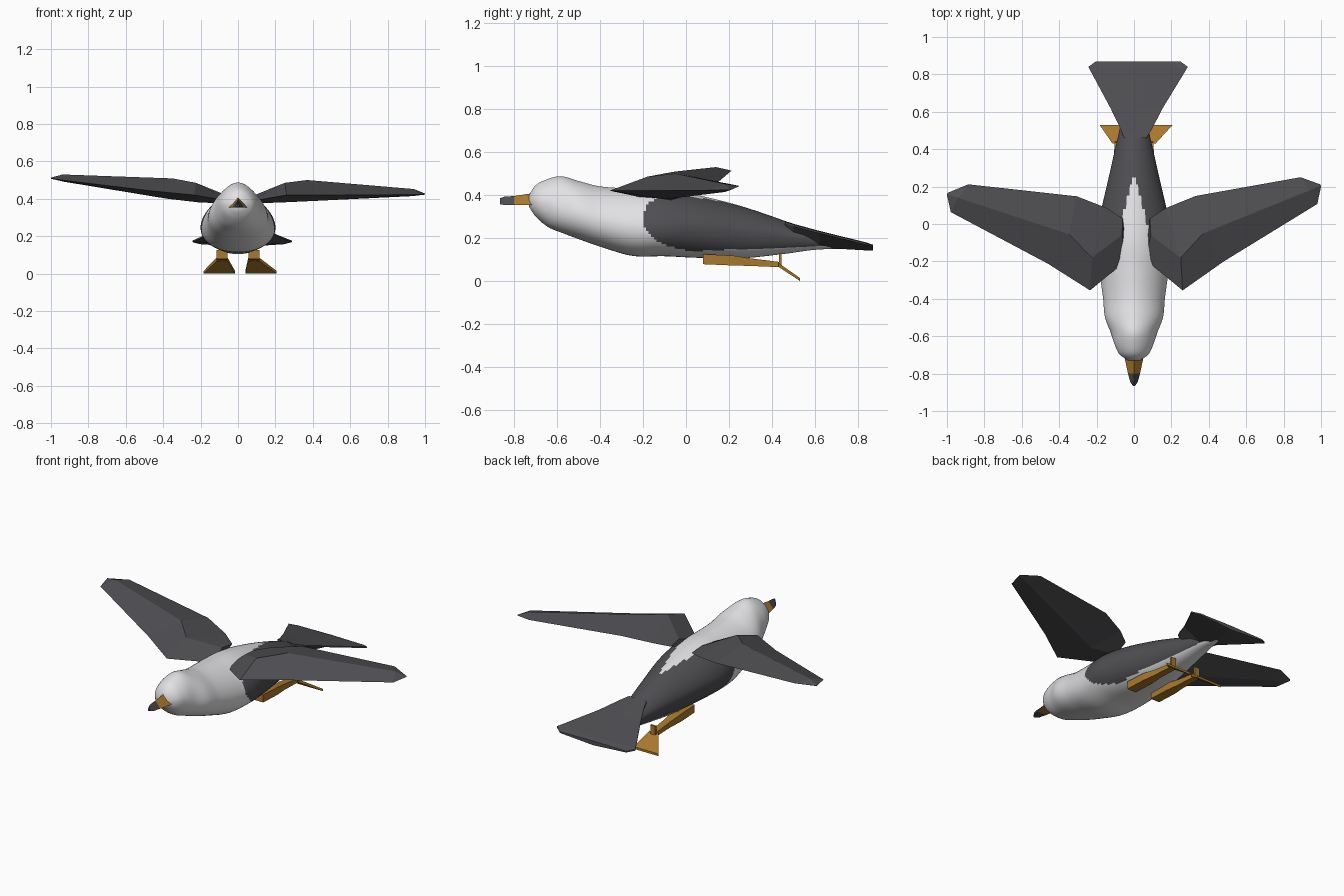
import bpy, bmesh, math

if "Cube" in bpy.data.objects:
    bpy.data.objects.remove(bpy.data.objects["Cube"])


def material(name, rgb):
    m = bpy.data.materials.new(name)
    m.diffuse_color = (*rgb, 1)
    m.use_nodes = True
    m.node_tree.nodes["Principled BSDF"].inputs["Base Color"].default_value = m.diffuse_color
    return m


WHITE = material("white plumage", (0.76, 0.76, 0.78))
GREY = material("slate plumage", (0.078, 0.076, 0.084))
ORANGE = material("orange skin", (0.40, 0.19, 0.025))
TIP = material("beak tip grey", (0.07, 0.07, 0.08))


def loft(name, sections, mats):
    """Skin a list of equal-length closed sections and cap both ends."""
    bm = bmesh.new()
    rings = [[bm.verts.new(p) for p in s] for s in sections]
    n = len(rings[0])
    for a, b in zip(rings, rings[1:]):
        for i in range(n):
            j = (i + 1) % n
            bm.faces.new((a[i], a[j], b[j], b[i]))
    bm.faces.new(rings[0])
    bm.faces.new(rings[-1])
    bmesh.ops.recalc_face_normals(bm, faces=bm.faces)
    me = bpy.data.meshes.new(name)
    bm.to_mesh(me)
    bm.free()
    for m in mats:
        me.materials.append(m)
    ob = bpy.data.objects.new(name, me)
    bpy.context.collection.objects.link(ob)
    return ob


# Body stations: y, top z, bottom z, half width, z of the widest line
STATIONS = [
    (-0.73, .400, .345, .030, .37), (-0.70, .445, .300, .075, .37),
    (-0.64, .475, .250, .105, .36), (-0.58, .487, .225, .125, .33),
    (-0.50, .465, .195, .155, .31), (-0.40, .440, .160, .165, .28),
    (-0.25, .430, .117, .185, .25), (-0.10, .425, .115, .200, .25),
    (0.05, .400, .108, .180, .25), (0.25, .350, .105, .135, .23),
    (0.45, .283, .125, .090, .21), (0.60, .225, .145, .055, .19),
    (0.72, .190, .150, .020, .17),
]


def station(y):
    """Smooth (Hermite) interpolation between body stations."""
    k = max(i for i in range(len(STATIONS) - 1) if STATIONS[i][0] <= y + 1e-9)
    a, b = STATIONS[k], STATIONS[k + 1]
    p = STATIONS[max(k - 1, 0)]
    q = STATIONS[min(k + 2, len(STATIONS) - 1)]
    h = b[0] - a[0]
    t = (y - a[0]) / h
    out = []
    for c in range(1, 5):
        ma = (b[c] - p[c]) / (b[0] - p[0]) * h
        mb = (q[c] - a[c]) / (q[0] - a[0]) * h
        out.append((2*t**3 - 3*t*t + 1) * a[c] + (t**3 - 2*t*t + t) * ma
                   + (3*t*t - 2*t**3) * b[c] + (t**3 - t*t) * mb)
    return out


def body_ring(y, n=64):
    top, bot, hw, zc = station(y)
    pts = []
    for i in range(n):
        a = 2 * math.pi * i / n
        c, s = math.cos(a), math.sin(a)
        e = 2 / 1.75 if s > 0 else 2 / 2.2
        r = top - zc if s > 0 else zc - bot
        pts.append((math.copysign(abs(c) ** e, c) * hw, y,
                    zc + math.copysign(abs(s) ** e, s) * r))
    return pts


N = 120
body = loft("body", [body_ring(-0.73 + 1.45 * i / N) for i in range(N + 1)],
            [WHITE, GREY])


# Dark saddle on back and flanks, with a pale wedge between the wings
def is_saddle(x, y, z):
    if y < 0.05:
        u = 1 - ((y - 0.05) / 0.25) ** 2
        if u <= 0 or abs(z - 0.29) > 0.15 * math.sqrt(u):
            return False
    elif z < 0.14 + 0.04 * (y - 0.05):
        return False
    return not (z > 0.3 and abs(x) < 0.11 * (0.27 - y) / 0.42)


for f in body.data.polygons:
    f.use_smooth = True
    f.material_index = int(is_saddle(*f.center))

# Beak: triangular section with a dark tip
def beak_ring(y, hw, top, low):
    return [(-hw, y, low), (hw, y, low), (0, y, top)]


loft("beak", [beak_ring(-0.67, .06, .415, .352), beak_ring(-0.80, .032, .395, .354)],
     [ORANGE])
loft("beak_tip", [beak_ring(-0.80, .032, .395, .354),
                  beak_ring(-0.845, .02, .392, .354),
                  beak_ring(-0.865, .006, .385, .356)], [TIP])

# Wings: leading edge, top ridge, trailing edge, underside ridge
WING = [
    [(.06, -.19, .385), (.09, -.06, .42), (.085, .03, .41), (.08, -.06, .375)],
    [(.26, -.355, .42), (.25, -.18, .485), (.17, .085, .43), (.23, -.10, .38)],
    [(.48, -.20, .42), (.37, -.05, .50), (.33, .15, .455), (.40, -.03, .388)],
    [(.98, .107, .422), (.94, .18, .452), (.89, .25, .442), (.93, .18, .414)],
    [(1., .20, .424), (1., .205, .428), (.995, .212, .426), (1., .205, .422)],
]


def wing_point(p, side):
    x, y, z = p
    if side < 0:  # the left wing is raised and swept slightly forward
        t = max(0, (x - 0.3) / 0.7)
        y, z = y - 0.045 * t, z + 0.085 * t
        x -= 0.025 * (1 - t)
    return (side * x, y, z)


for side, label in ((1, "right"), (-1, "left")):
    loft(label + "_wing", [[wing_point(p, side) for p in s] for s in WING], [GREY])


# Tail fan: flat top, keeled underside
def tail_ring(y, hw, top, low, cx):
    return [(cx - hw, y, top), (cx, y, top + .003), (cx + hw, y, top),
            (cx + hw, y, top - .008), (cx, y, low), (cx - hw, y, top - .008)]


loft("tail", [tail_ring(0.46, .06, .276, .20, .005),
              tail_ring(0.50, .08, .263, .16, .012),
              tail_ring(0.62, .14, .230, .155, .014),
              tail_ring(0.84, .266, .176, .142, .022),
              tail_ring(0.87, .225, .165, .142, .022)], [GREY])


# Legs trail backwards; webbed feet hang down from the ankles
def box_ring(cx, hw, y, low, high):
    return [(cx - hw, y, low), (cx + hw, y, low), (cx + hw, y, high), (cx - hw, y, high)]


for side, label, foot_x in ((1, "right", 0.123), (-1, "left", -0.1)):
    cx = side * 0.085
    loft(label + "_leg", [box_ring(cx, .03, .08, .078, .125),
                          box_ring(cx, .03, .22, .072, .118),
                          box_ring(cx, .022, .30, .070, .105),
                          box_ring(cx, .02, .44, .064, .088)], [ORANGE])
    loft(label + "_rear_toe", [box_ring(cx, .016, .432, .07, .128),
                               box_ring(cx, .016, .445, .07, .128)], [ORANGE])
    loft(label + "_foot", [box_ring(cx, .03, .43, .066, .084),
                           box_ring(foot_x, .084, .53, .0, .014)], [ORANGE])
